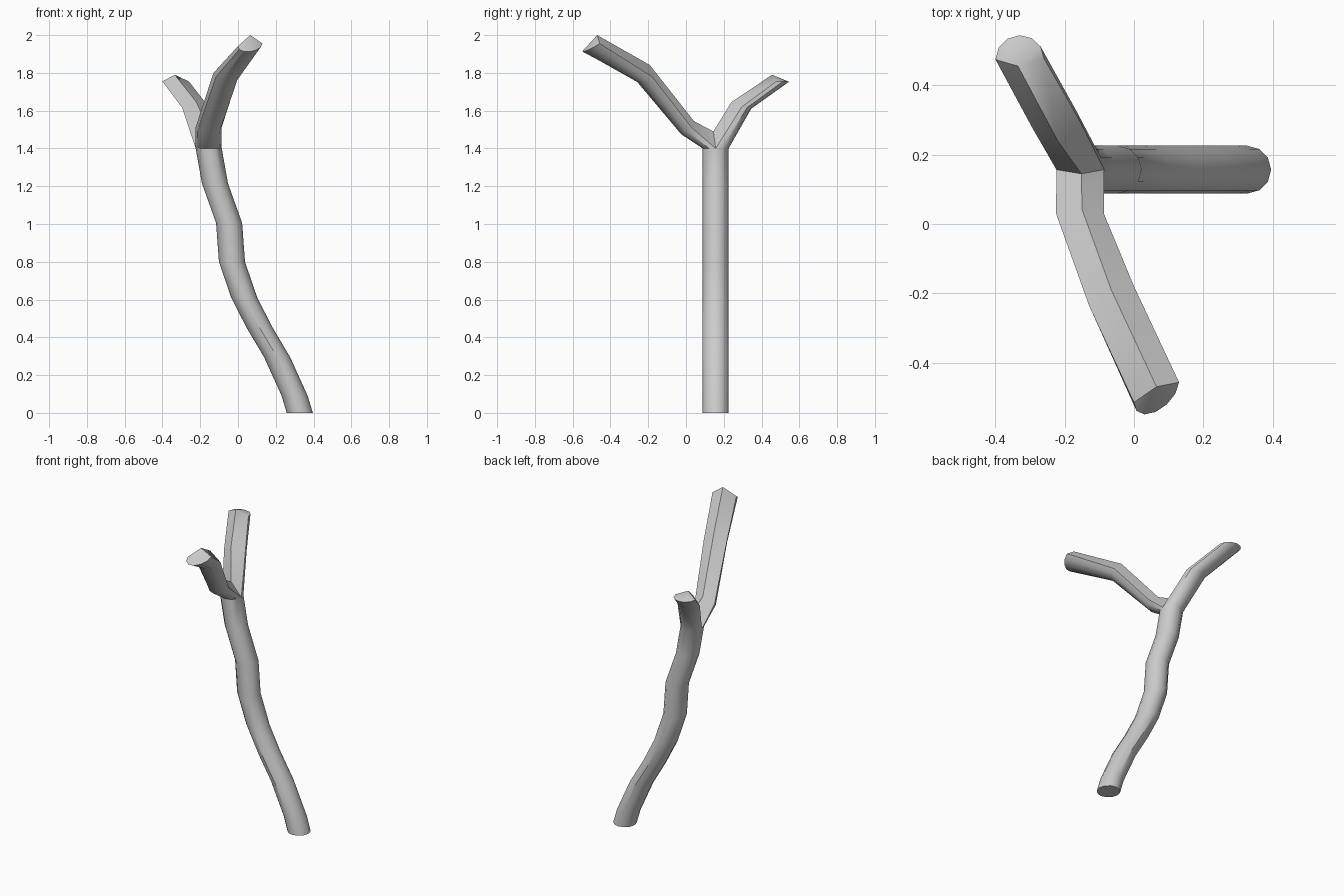
import bpy, bmesh
from math import cos, sin, pi, radians
from mathutils import Vector

if "Cube" in bpy.data.objects:
    bpy.data.objects.remove(bpy.data.objects["Cube"])

R, CY, N = 0.069, 0.157, 12
bm = bmesh.new()

# Trunk: level 12-sided rings following a bent path (x, z)
path = [(0.327, 0), (0.30, 0.09), (0.207, 0.295), (0.115, 0.45), (0.033, 0.61),
        (-0.032, 0.80), (-0.047, 1.005), (-0.122, 1.215), (-0.155, 1.4)]
rings = [[bm.verts.new((x + R * cos(2 * pi * i / N), CY + R * sin(2 * pi * i / N), z))
          for i in range(N)] for x, z in path]


def bridge(a, b):
    for i in range(len(a)):
        j = (i + 1) % len(a)
        bm.faces.new((a[i], a[j], b[j], b[i]))


for a, b in zip(rings, rings[1:]):
    bridge(a, b)
bm.faces.new(rings[0][::-1])

# Branches: each grows from half of the top ring plus a raised crotch point
top = rings[-1]
crotch = bm.verts.new((-0.152, 0.145, 1.49))


def branch(start, sections):
    prev = start + [crotch]
    for first, last, outer, inner in sections:
        first, last, outer = Vector(first), Vector(last), Vector(outer)
        mid = (first + last) / 2
        ring = [bm.verts.new(mid + (first - mid) * cos(pi * i / 6)
                             + (outer - mid) * sin(pi * i / 6)) for i in range(7)]
        ring.append(bm.verts.new(inner))
        bridge(prev, ring)
        prev = ring
    for i in range(6):
        bm.faces.new((prev[7], prev[i], prev[i + 1]))


# Back branch
branch(top[0:7], [
    ((-0.155, 0.295, 1.62), (-0.295, 0.28, 1.615), (-0.225, 0.345, 1.61), (-0.22, 0.24, 1.645)),
    ((-0.26, 0.478, 1.755), (-0.40, 0.475, 1.755), (-0.33, 0.545, 1.753), (-0.335, 0.456, 1.79))])
# Front branch
branch(top[6:] + top[:1], [
    ((-0.225, 0.03, 1.51), (-0.087, 0.03, 1.51), (-0.155, -0.025, 1.475), (-0.15, 0.042, 1.545)),
    ((-0.13, -0.235, 1.80), (0.0, -0.18, 1.78), (-0.055, -0.258, 1.752), (-0.065, -0.192, 1.842)),
    ((0.0, -0.515, 1.942), (0.13, -0.457, 1.955), (0.062, -0.543, 1.912), (0.065, -0.47, 2.0))])

bmesh.ops.recalc_face_normals(bm, faces=bm.faces[:])
me = bpy.data.meshes.new("forked_trunk")
bm.to_mesh(me)
bm.free()
ob = bpy.data.objects.new("forked_trunk", me)
bpy.context.collection.objects.link(ob)
bpy.context.view_layer.objects.active = ob
ob.select_set(True)
bpy.ops.object.shade_smooth_by_angle(angle=radians(32))
